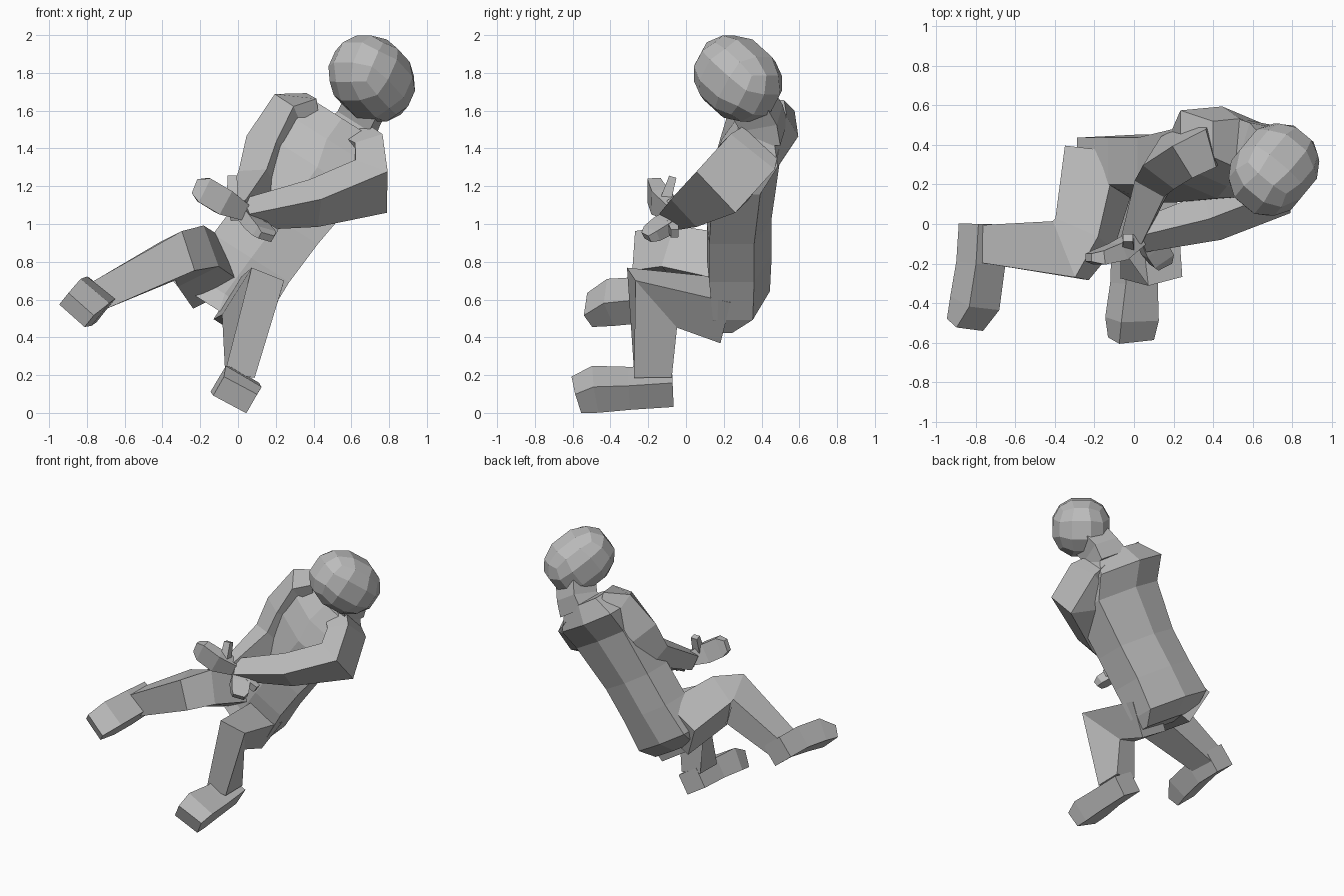
import bpy, bmesh
from mathutils import Vector, Matrix

if "Cube" in bpy.data.objects:
    bpy.data.objects.remove(bpy.data.objects["Cube"], do_unlink=True)

grey = bpy.data.materials.new("plain_grey")
grey.use_nodes = True
colour = (0.5, 0.5, 0.5, 1)
grey.diffuse_color = colour
grey.node_tree.nodes["Principled BSDF"].inputs["Base Color"].default_value = colour

# Section shapes in (side, depth) units
BOX = [(1, -1), (1, 1), (-1, 1), (-1, -1)]
BODY = [(1, -.7), (0, -1), (-1, -.7), (-1, .7), (-.1, 1), (1, .7)]
LEAN = Vector((.84, -.16, -.53))      # sideways direction of the leaning body


def finish(name, bm):
    bmesh.ops.recalc_face_normals(bm, faces=bm.faces)
    mesh = bpy.data.meshes.new(name)
    bm.to_mesh(mesh)
    bm.free()
    mesh.materials.append(grey)
    obj = bpy.data.objects.new(name, mesh)
    bpy.context.collection.objects.link(obj)
    return obj


def skin(name, rings):
    """Bridge rings of points and cap both ends."""
    bm = bmesh.new()
    loops = [[bm.verts.new(p) for p in ring] for ring in rings]
    n = len(loops[0])
    for a, b in zip(loops, loops[1:]):
        for i in range(n):
            j = (i + 1) % n
            bm.faces.new((a[i], a[j], b[j], b[i]))
    bm.faces.new(loops[0])
    bm.faces.new(loops[-1])
    return finish(name, bm)


def limb(name, side, stations):
    """Boxy limb along (x, y, z, half side, half depth), mitred at bends."""
    pts = [Vector(s[:3]) for s in stations]
    steps = [(b - a).normalized() for a, b in zip(pts, pts[1:])]
    rings = []
    for i, (p, s) in enumerate(zip(pts, stations)):
        before, after = steps[max(i - 1, 0)], steps[min(i, len(steps) - 1)]
        t = (before + after).normalized()
        u = Vector(side)
        u = (u - t * u.dot(t)).normalized()
        v = t.cross(u) / max(t.dot(after), .68)
        rings.append([p + u * s[3] * a + v * s[4] * b for a, b in BOX])
    return skin(name, rings)


# Torso and seat: (x, y, z, half width, half depth)
torso = [(-.1, .21, .54, .22, .1), (-.07, .29, .63, .26, .15),
         (.07, .28, .82, .24, .17), (.22, .28, 1.02, .24, .17),
         (.42, .31, 1.3, .27, .18), (.47, .39, 1.45, .28, .2),
         (.55, .4, 1.56, .18, .13)]
skin("torso", [[Vector(s[:3]) + LEAN * s[3] * a + Vector((0, s[4] * b, 0))
                for a, b in BODY] for s in torso])

# Neck and faceted head, longest from raised brow to nape
limb("neck", LEAN, [(.59, .41, 1.48, .12, .11), (.64, .4, 1.56, .1, .1),
                    (.7, .33, 1.68, .1, .1)])
bm = bmesh.new()
bmesh.ops.create_cube(bm, size=2)
bmesh.ops.subdivide_edges(bm, edges=bm.edges[:], cuts=2, use_grid_fill=True)
for v in bm.verts:
    v.co = v.co.normalized() * .217
    v.co.y *= 1.23
head = finish("head", bm)
head.matrix_world = (Matrix.Translation((.708, .275, 1.77))
                     @ Vector((.52, .63, -.57)).to_track_quat("Y", "Z").to_matrix().to_4x4())

# Left leg
limb("left_leg", (.84, 0, -.53), [(.04, .21, .54, .12, .13), (.08, -.18, .61, .095, .125),
                                  (.01, -.175, .2, .08, .1)])
limb("left_foot", LEAN, [(.0, -.07, .14, .085, .075), (0, -.3, .13, .095, .075),
                         (-.01, -.48, .125, .11, .08), (-.015, -.58, .095, .1, .06)])

# Right leg, shin swung outwards
limb("right_leg", (-.45, 0, .9), [(-.16, .34, .74, .14, .15),
                                  (-.25, -.05, .83, .12, .125),
                                  (-.32, -.135, .83, .11, .135),
                                  (-.74, -.1, .62, .08, .095)])
limb("right_foot", (.78, 0, -.62), [(-.77, 0, .6, .085, .08),
                                    (-.775, -.2, .6, .095, .08),
                                    (-.805, -.4, .585, .1, .08),
                                    (-.855, -.51, .545, .09, .045)])

# Left arm folded across the belly
limb("left_arm", (0, .7, -.7), [(.6, .38, 1.44, .1, .08), (.685, .33, 1.36, .15, .075),
                                (.705, .19, 1.2, .15, .08), (.4, .04, 1.11, .1, .08),
                                (.04, -.06, 1.05, .06, .06)])
limb("left_hand", LEAN, [(.05, -.05, 1.04, .045, .035), (.1, -.12, .99, .065, .035),
                         (.14, -.18, .95, .06, .03), (.15, -.21, .93, .04, .02)])
limb("left_thumb", (0, 1, 0), [(.12, -.07, 1, .03, .025), (.2, -.06, .95, .02, .025)])

# Right arm reaching forward
limb("right_arm", (.8, -.5, 0), [(.4, .4, 1.59, .1, .09), (.28, .37, 1.57, .1, .1),
                                 (.17, .31, 1.4, .1, .1), (.11, .23, 1.22, .085, .085),
                                 (0, -.06, 1.07, .055, .055)])
limb("right_hand", (.45, 0, .9), [(.02, -.07, 1.07, .045, .04), (-.08, -.14, 1.12, .07, .045),
                                  (-.18, -.17, 1.18, .07, .035), (-.23, -.17, 1.2, .04, .02)])
limb("right_thumb", (1, 0, 0), [(-.03, -.11, 1.12, .03, .03), (-.03, -.07, 1.25, .025, .02)])
